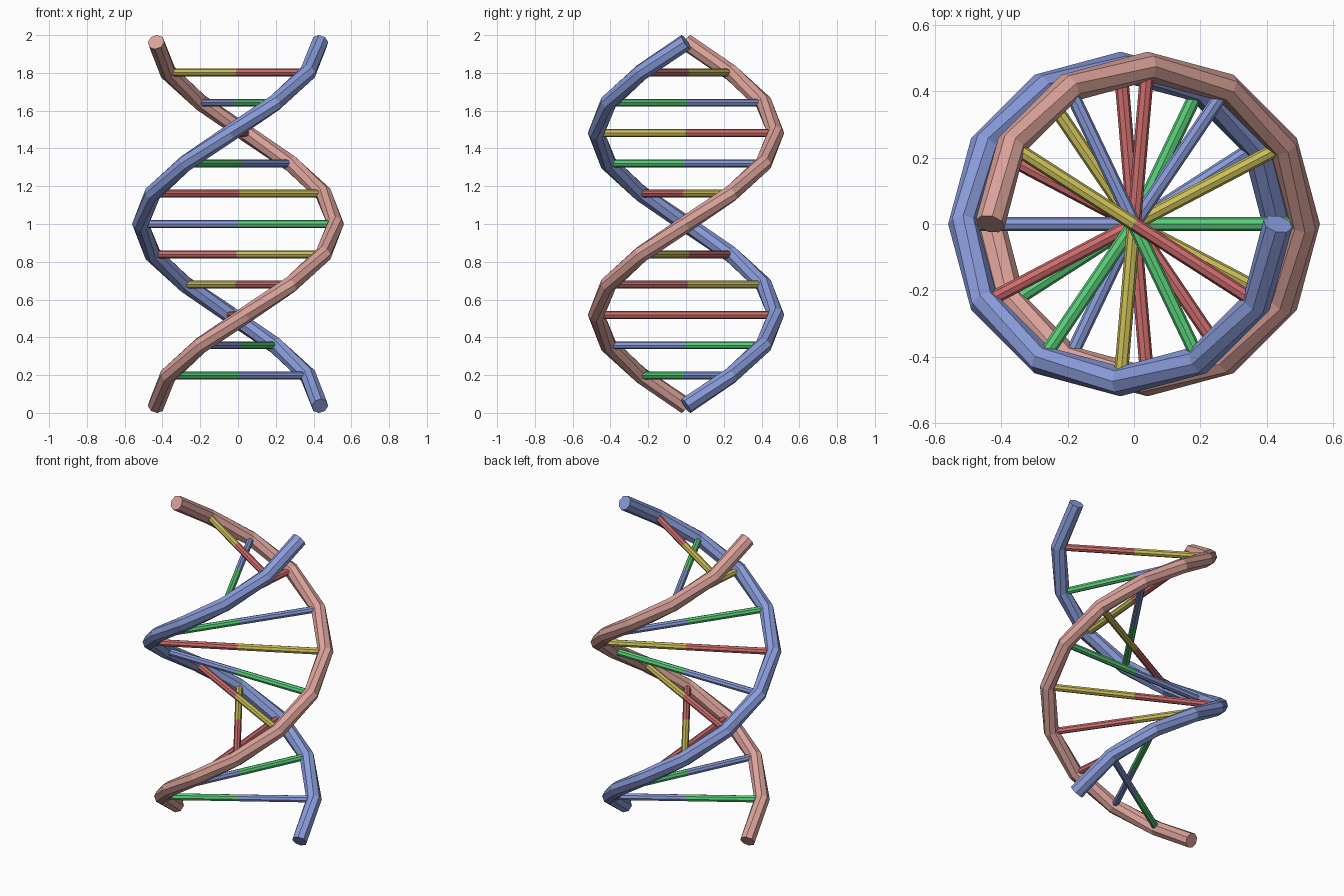
import bpy, bmesh, math
from mathutils import Vector

if "Cube" in bpy.data.objects:
    bpy.data.objects.remove(bpy.data.objects["Cube"])

R, SHIFT, TUBE, RUNG = 0.475, 0.041, 0.045, 0.021
Z0, STEP, SIDES = 0.037, 1.926 / 12, 8


def material(name, rgb):
    m = bpy.data.materials.new(name)
    m.diffuse_color = (*rgb, 1)
    m.use_nodes = True
    m.node_tree.nodes["Principled BSDF"].inputs["Base Color"].default_value = m.diffuse_color
    return m


MATS = {
    "pink": material("pink", (0.70, 0.36, 0.32)),
    "blue": material("blue", (0.25, 0.33, 0.70)),
    "red": material("red", (0.62, 0.15, 0.15)),
    "yellow": material("yellow", (0.60, 0.52, 0.10)),
    "green": material("green", (0.10, 0.62, 0.19)),
}


def strand_point(side, k):
    # side 1 is the blue strand, side -1 its half-turn copy
    a = math.radians(30 * k)
    return Vector((side * (R * math.cos(a) - SHIFT), side * R * math.sin(a), Z0 + STEP * k))


def tube(name, pts, radius, sides, mat, phase=0.0):
    bm = bmesh.new()
    rings = []
    last = len(pts) - 1
    for i, p in enumerate(pts):
        t = (pts[min(i + 1, last)] - pts[max(i - 1, 0)]).normalized()
        # cross-section axes: one level, one across it
        u = t.cross(Vector((0, 0, 1))).normalized()
        v = u.cross(t)
        rings.append([bm.verts.new(p + radius * (math.cos(a) * u + math.sin(a) * v))
                      for a in (2 * math.pi * (j + phase) / sides for j in range(sides))])
    for a, b in zip(rings, rings[1:]):
        for j in range(sides):
            n = (j + 1) % sides
            bm.faces.new((a[j], a[n], b[n], b[j]))
    bm.faces.new(rings[0])
    bm.faces.new(rings[-1])
    bmesh.ops.recalc_face_normals(bm, faces=bm.faces)
    me = bpy.data.meshes.new(name)
    bm.to_mesh(me)
    bm.free()
    me.materials.append(MATS[mat])
    ob = bpy.data.objects.new(name, me)
    bpy.context.collection.objects.link(ob)
    return ob


# Two twisted backbones
for name, side, mat in (("blue_strand", 1, "blue"), ("pink_strand", -1, "pink")):
    tube(name, [strand_point(side, k) for k in range(13)], TUBE, SIDES, mat)

# Two-coloured rungs: blue-strand half, pink-strand half
PAIRS = [("blue", "green"), ("green", "blue"), ("red", "red"), ("yellow", "red"),
         ("red", "yellow"), ("blue", "green"), ("red", "yellow"), ("green", "blue"),
         ("yellow", "red"), ("green", "blue"), ("red", "yellow")]
for k, pair in enumerate(PAIRS, 1):
    mid = Vector((0, 0, Z0 + STEP * k))
    for side, mat in zip((1, -1), pair):
        end = strand_point(side, k)
        end -= (end - mid).normalized() * 0.03
        tube(f"rung_{k}_{'a' if side == 1 else 'b'}", [mid, end], RUNG, 8, mat)
